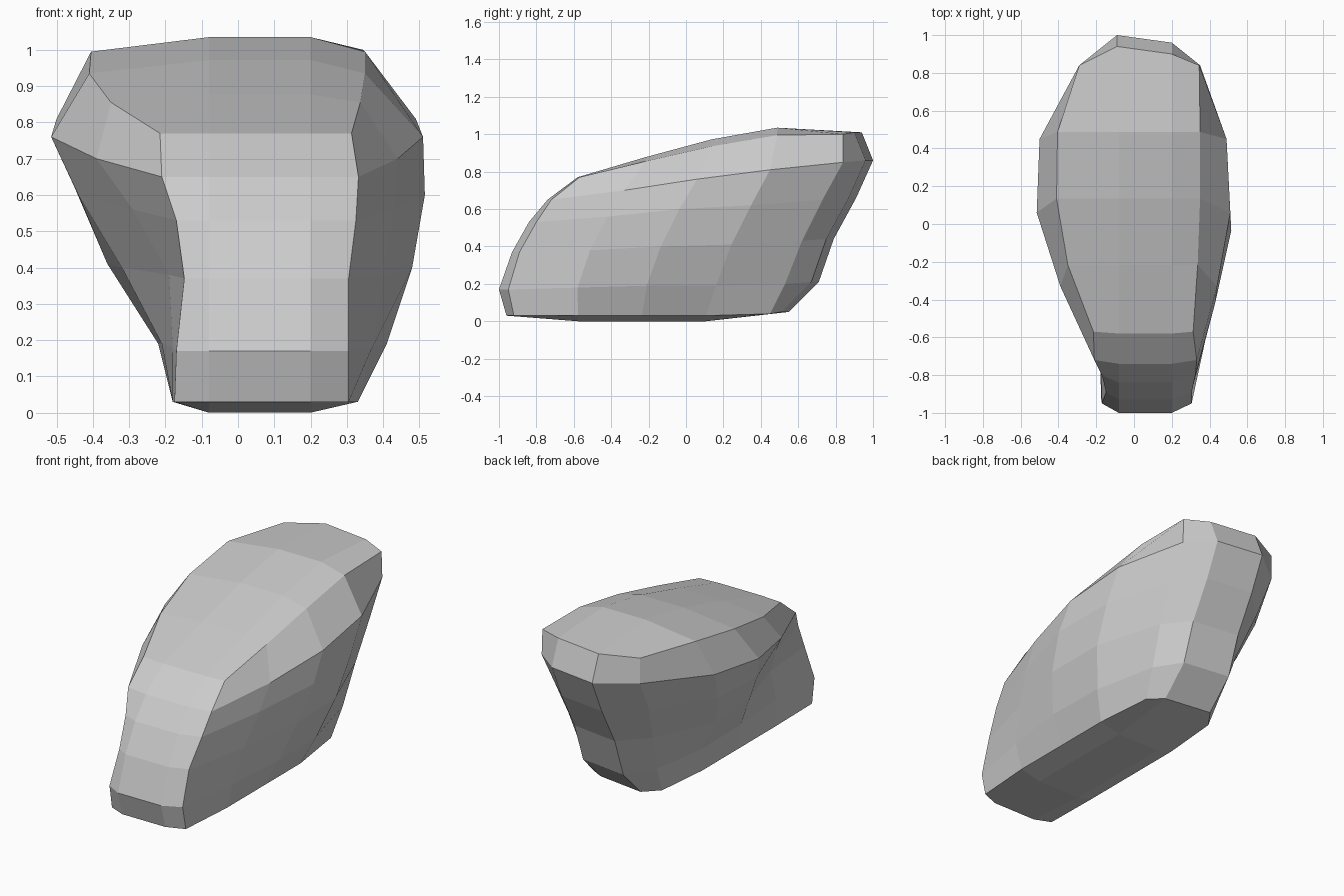
import bpy, bmesh

if "Cube" in bpy.data.objects:
    bpy.data.objects.remove(bpy.data.objects["Cube"])

# Stacked tilted rings, bottom to top:
# (corner y front/back), (front/back centre bulge), side heights, left x, right x
RINGS = [
    ((-.92, .45), (.04, .10), (.03, .03, .03, .03, .04),
     (-.175, -.18, -.18, -.18, -.16), (.305, .33, .33, .33, .29)),
    ((-.95, .53), (.05, .18), (.17, .18, .19, .19, .20),
     (-.17, -.18, -.21, -.22, -.18), (.305, .37, .41, .40, .31)),
    ((-.89, .62), (.04, .17), (.37, .38, .40, .41, .43),
     (-.148, -.19, -.32, -.36, -.22), (.305, .40, .48, .47, .33)),
    ((-.80, .73), (.04, .18), (.53, .56, .60, .62, .65),
     (-.17, -.29, -.44, -.45, -.27), (.325, .43, .515, .49, .345)),
    ((-.72, .84), (.02, .16), (.65, .70, .76, .81, .85),
     (-.21, -.39, -.515, -.50, -.29), (.332, .44, .51, .49, .35)),
    ((-.57, .84), (.01, .10), (.77, .855, .935, .995, 1.0),
     (-.215, -.35, -.41, -.405, -.29), (.313, .337, .35, .35, .345)),
]

bm = bmesh.new()


def make_ring(ys, bulge, zs, left, right):
    """Right side, back, left side, front; 14 vertices around."""
    y = [ys[0] + (ys[1] - ys[0]) * i / 4 for i in range(5)]
    yf, yb = ys[0] - bulge[0], ys[1] + bulge[1]
    pts = [(right[i], y[i], zs[i]) for i in range(5)]
    pts += [(.2, yb - .04, zs[4] + .01), (-.09, yb, zs[4] + .01)]
    pts += [(left[i], y[i], zs[i]) for i in reversed(range(5))]
    pts += [(-.08, yf, zs[0]), (.2, yf, zs[0])]
    return [bm.verts.new(p) for p in pts]


def cap(ring, offsets):
    """Close a ring with a grid of quads, three domed rows inside."""
    rows = [[ring[11], ring[12], ring[13], ring[0]]]
    for i in (1, 2, 3):
        a, b = ring[11 - i], ring[i]
        mid = [bm.verts.new((x, (a.co.y + b.co.y) / 2, a.co.z + offsets[i - 1]))
               for x in (-.08, .2)]
        rows.append([a, *mid, b])
    rows.append([ring[7], ring[6], ring[5], ring[4]])
    for r, s in zip(rows, rows[1:]):
        for j in range(3):
            bm.faces.new((r[j], r[j + 1], s[j + 1], s[j]))


# Sides
rings = [make_ring(*r) for r in RINGS]
for lo, hi in zip(rings, rings[1:]):
    for i in range(14):
        j = (i + 1) % 14
        bm.faces.new((lo[i], lo[j], hi[j], hi[i]))

# Underside and domed top
cap(rings[0], (-.03, -.03, -.03))
cap(rings[-1], (.022, .037, .04))

bmesh.ops.recalc_face_normals(bm, faces=bm.faces)
mesh = bpy.data.meshes.new("boulder_body")
bm.to_mesh(mesh)
bm.free()
bpy.context.collection.objects.link(bpy.data.objects.new("boulder_body", mesh))
